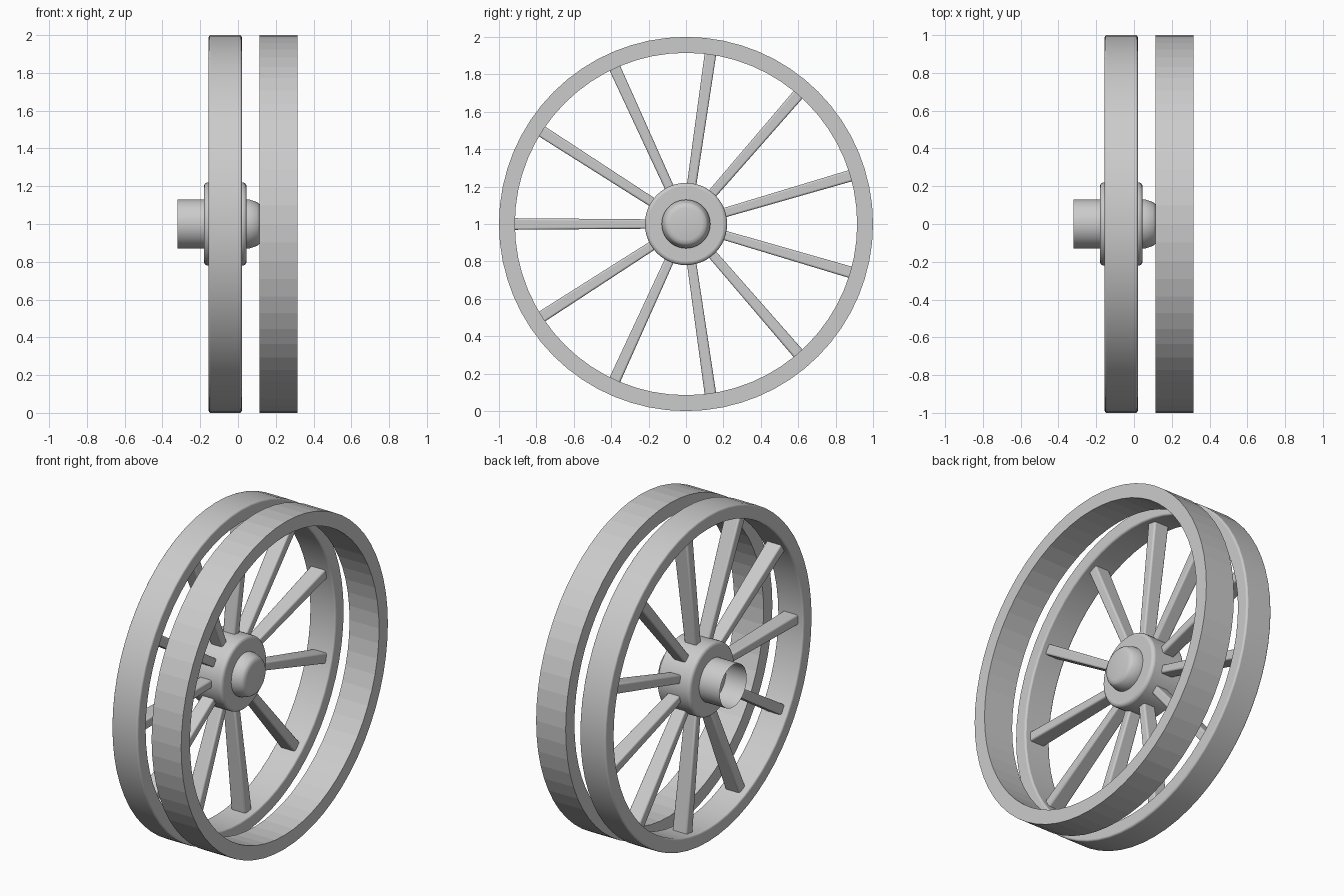
import bpy, bmesh, math
from mathutils import Matrix

cube = bpy.data.objects.get("Cube")
if cube:
    bpy.data.objects.remove(cube, do_unlink=True)

grey = bpy.data.materials.new("plain_grey")
grey.use_nodes = True
colour = (0.6, 0.6, 0.6, 1)
grey.diffuse_color = colour
grey.node_tree.nodes["Principled BSDF"].inputs["Base Color"].default_value = colour

AXLE_Z = 1.0
RIM_X = -0.0675


def finish(name, bm, bevel=0, smooth=True):
    """Turn a bmesh into a named object, with optional rounded edges."""
    mesh = bpy.data.meshes.new(name)
    bm.to_mesh(mesh)
    bm.free()
    mesh.materials.append(grey)
    obj = bpy.data.objects.new(name, mesh)
    bpy.context.collection.objects.link(obj)
    obj.location.z = AXLE_Z
    if bevel:
        mod = obj.modifiers.new("rounded_edges", 'BEVEL')
        mod.width = bevel
        mod.segments = 3
        mod.limit_method = 'ANGLE'
    if smooth:
        bpy.ops.object.select_all(action='DESELECT')
        obj.select_set(True)
        bpy.context.view_layer.objects.active = obj
        bpy.ops.object.shade_smooth_by_angle(angle=math.radians(35))
    return obj


def lathe(name, profile, sides, closed=False, bevel=0, smooth=True):
    """Turn a profile of (x, radius) points around the axle."""
    bm = bmesh.new()
    verts = [bm.verts.new((x, 0, r)) for x, r in profile]
    pairs = list(zip(verts, verts[1:]))
    if closed:
        pairs.append((verts[-1], verts[0]))
    edges = [bm.edges.new(p) for p in pairs]
    bmesh.ops.spin(bm, geom=verts + edges, cent=(0, 0, 0), axis=(1, 0, 0),
                   angle=math.tau, steps=sides, use_duplicate=False)
    bmesh.ops.remove_doubles(bm, verts=bm.verts, dist=0.0001)
    bmesh.ops.recalc_face_normals(bm, faces=bm.faces)
    return finish(name, bm, bevel, smooth)


def ring(x0, x1, inner, outer):
    return [(x0, inner), (x0, outer), (x1, outer), (x1, inner)]


# Wooden rim with softened edges, and the faceted tyre band beside it
lathe("wheel_rim", ring(-0.155, 0.02, 0.915, 1), 64, closed=True, bevel=0.01)
lathe("tyre_band", ring(0.115, 0.315, 0.915, 1), 64, closed=True, smooth=False)

# Hub drum, domed cap and open axle sleeve
lathe("hub_drum", [(-0.18, 0), (-0.18, 0.22), (0.045, 0.22), (0.045, 0)], 48, bevel=0.018)
lathe("hub_cap", [(0.03, 0.13), (0.06, 0.13), (0.102, 0.115), (0.113, 0.105),
                  (0.118, 0.085), (0.118, 0)], 48)
sleeve = lathe("axle_sleeve", [(-0.32, 0.13), (-0.17, 0.13)], 48)

# Keep the open sleeve's faces turned outward
for face in sleeve.data.polygons:
    if face.normal.y * face.center.y + face.normal.z * face.center.z < 0:
        face.flip()
sleeve.data.update()

# Spokes, tapering slightly toward the hub
SPOKES = 11
for i in range(SPOKES):
    bm = bmesh.new()
    bmesh.ops.create_cube(bm, size=1)
    for v in bm.verts:
        at_rim = v.co.z > 0
        taper = 1 if at_rim else 0.8
        v.co = (v.co.x * 0.1 * taper + RIM_X, v.co.y * 0.062 * taper,
                0.93 if at_rim else 0.17)
    turn = math.pi / 2 + math.tau * i / SPOKES
    bmesh.ops.transform(bm, matrix=Matrix.Rotation(turn, 4, 'X'), verts=bm.verts)
    finish(f"spoke_{i + 1}", bm, bevel=0.01)
